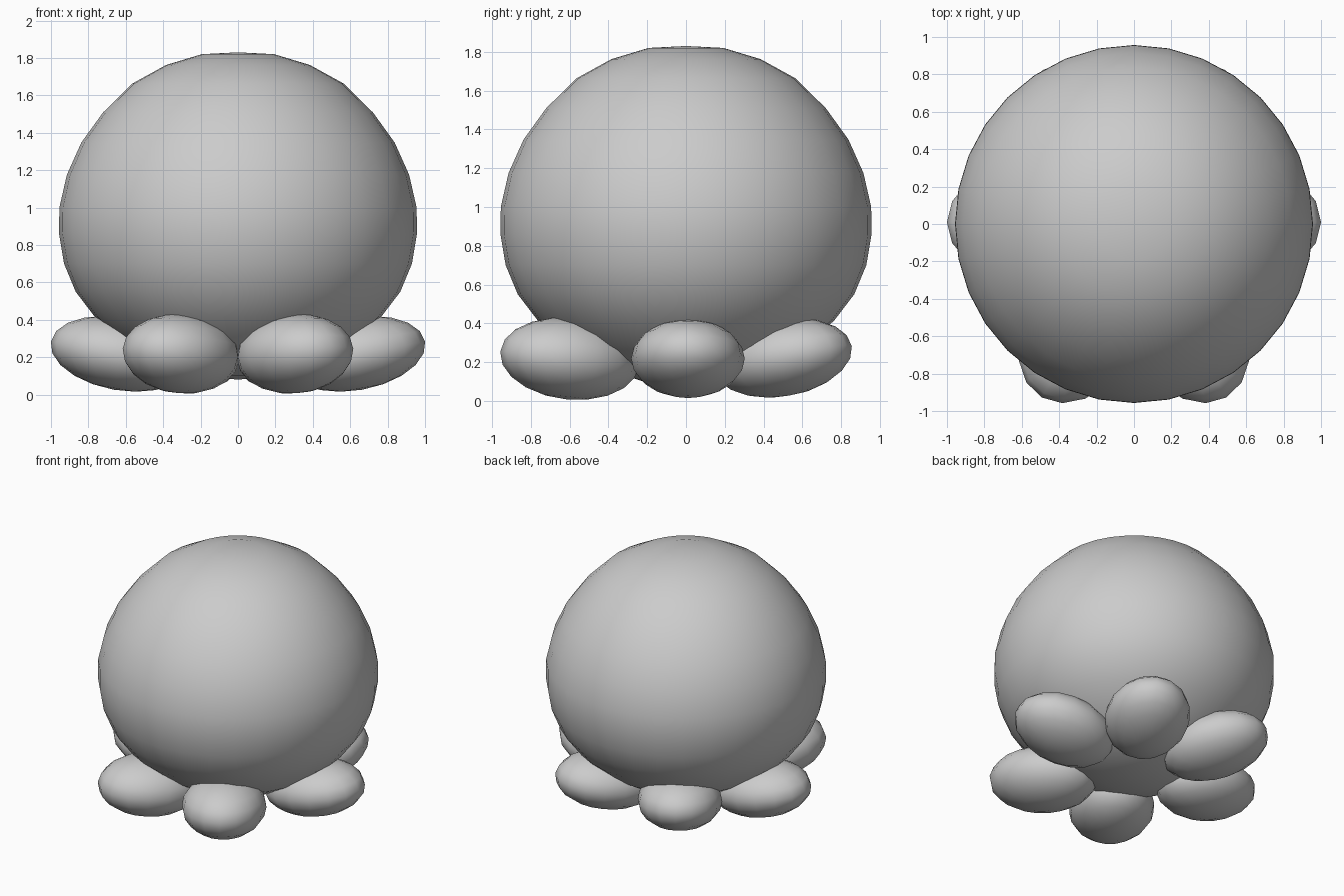
import bpy, bmesh
from math import radians, degrees, sin, cos, pi, atan2
from mathutils import Matrix

if "Cube" in bpy.data.objects:
    bpy.data.objects.remove(bpy.data.objects["Cube"])


def finish(name, bm):
    bmesh.ops.recalc_face_normals(bm, faces=bm.faces)
    me = bpy.data.meshes.new(name)
    bm.to_mesh(me)
    bm.free()
    for p in me.polygons:
        p.use_smooth = True
    ob = bpy.data.objects.new(name, me)
    bpy.context.collection.objects.link(ob)
    return ob


# Round body: profile (radius, height) turned around z
profile = [(0, 1.83), (.193, 1.82), (.385, 1.762), (.565, 1.663), (.722, 1.508),
           (.838, 1.347), (.915, 1.175), (.955, 1.0), (.957, .86), (.93, .70),
           (.868, .55), (.765, .415), (.62, .285), (.43, .17), (.22, .10), (0, .08)]
bm = bmesh.new()
verts = [bm.verts.new((r, 0, z)) for r, z in profile]
edges = [bm.edges.new(pair) for pair in zip(verts, verts[1:])]
bmesh.ops.spin(bm, geom=verts + edges, cent=(0, 0, 0), axis=(0, 0, 1),
               angle=2 * pi, steps=32, use_duplicate=False)
bmesh.ops.remove_doubles(bm, verts=bm.verts, dist=0.001)
finish("body", bm)


# Oval feet pointing outwards, toes tipped slightly up
def foot(name, x, y, z, heading, tilt, size):
    bm = bmesh.new()
    bmesh.ops.create_uvsphere(bm, u_segments=16, v_segments=10, radius=1)
    m = (Matrix.Translation((x, y, z)) @ Matrix.Rotation(radians(heading), 4, 'Z')
         @ Matrix.Rotation(radians(-tilt), 4, 'Y') @ Matrix.Diagonal((*size, 1)))
    bmesh.ops.transform(bm, matrix=m, verts=bm.verts)
    finish(name, bm)


for label, x, y, z, heading, tilt, size in [
        ("front", .305, -.60, .217, -60, 6, (.38, .29, .21)),
        ("middle", .63, .01, .218, 0, 10, (.376, .293, .195)),
        ("back", .30, .50, .221, 60, 10, (.38, .29, .197))]:
    foot(label + "_right_foot", x, y, z, heading, tilt, size)
    foot(label + "_left_foot", -x, y, z, 180 - heading, tilt, size)
